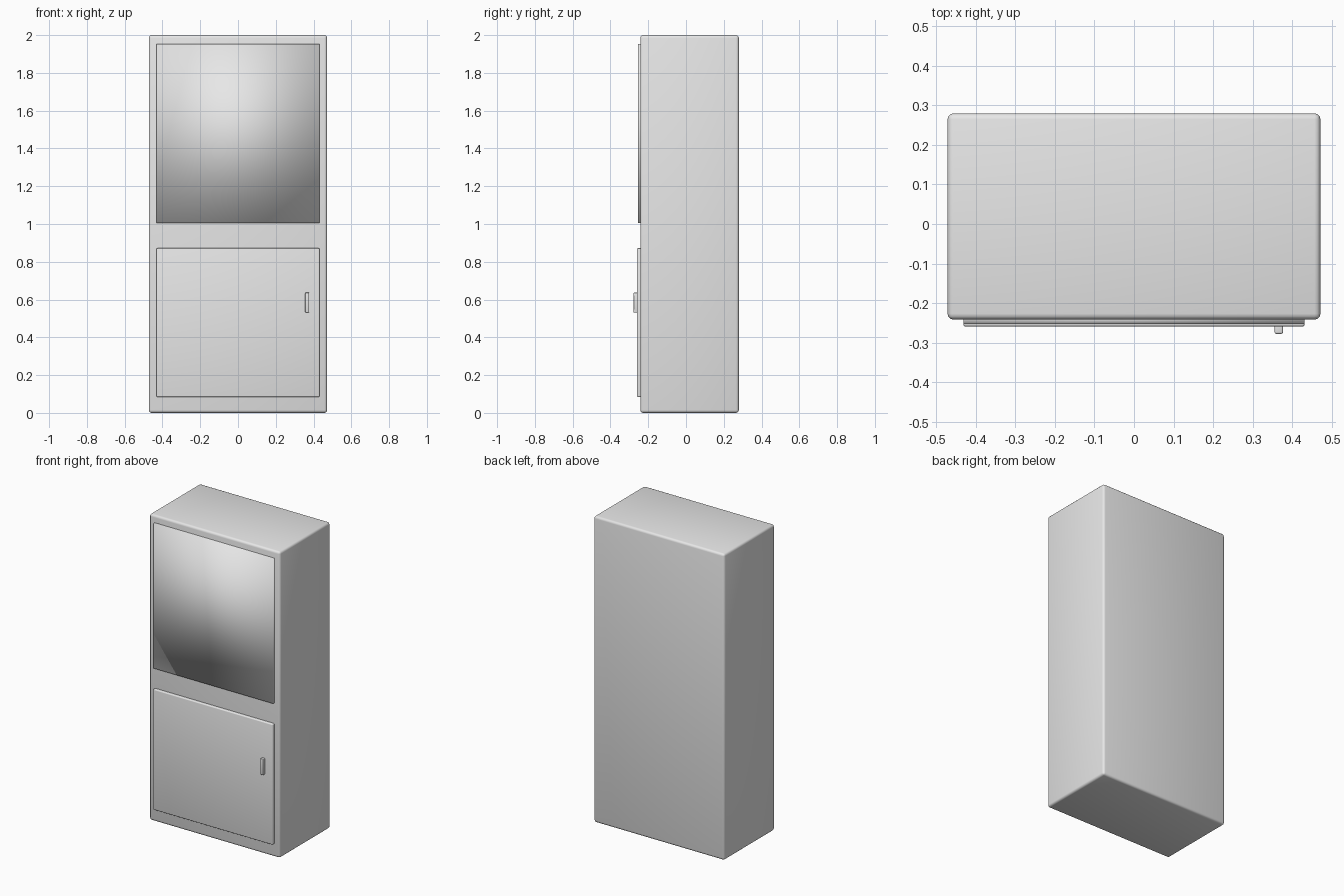
import bpy

if "Cube" in bpy.data.objects:
    bpy.data.objects.remove(bpy.data.objects["Cube"])

grey = bpy.data.materials.new("light grey")
grey.diffuse_color = (0.8, 0.8, 0.8, 1)
grey.use_nodes = True
grey.node_tree.nodes["Principled BSDF"].inputs["Base Color"].default_value = grey.diffuse_color


def box(name, x, y, z, bevel=0.0, segments=3):
    """Smooth-shaded box spanning the given (min, max) ranges."""
    ranges = (x, y, z)
    bpy.ops.mesh.primitive_cube_add(size=1, location=[(a + b) / 2 for a, b in ranges])
    ob = bpy.context.object
    ob.name = name
    ob.scale = [b - a for a, b in ranges]
    bpy.ops.object.transform_apply(location=False, rotation=False, scale=True)
    ob.data.materials.append(grey)
    bpy.ops.object.shade_smooth()
    if bevel:
        mod = ob.modifiers.new("rounded edges", 'BEVEL')
        mod.width = bevel
        mod.segments = segments
    return ob


# Cabinet with softly rounded edges
box("cabinet_body", (-0.472, 0.472), (-0.242, 0.28), (0, 2), 0.015)

# Upper front panel, a plain smooth-shaded slab
box("upper_panel", (-0.432, 0.432), (-0.253, -0.23), (1.005, 1.952))

# Lower door with its handle
box("lower_door", (-0.432, 0.432), (-0.26, -0.23), (0.084, 0.872), 0.006)
box("door_handle", (0.356, 0.377), (-0.278, -0.25), (0.531, 0.637), 0.004)
